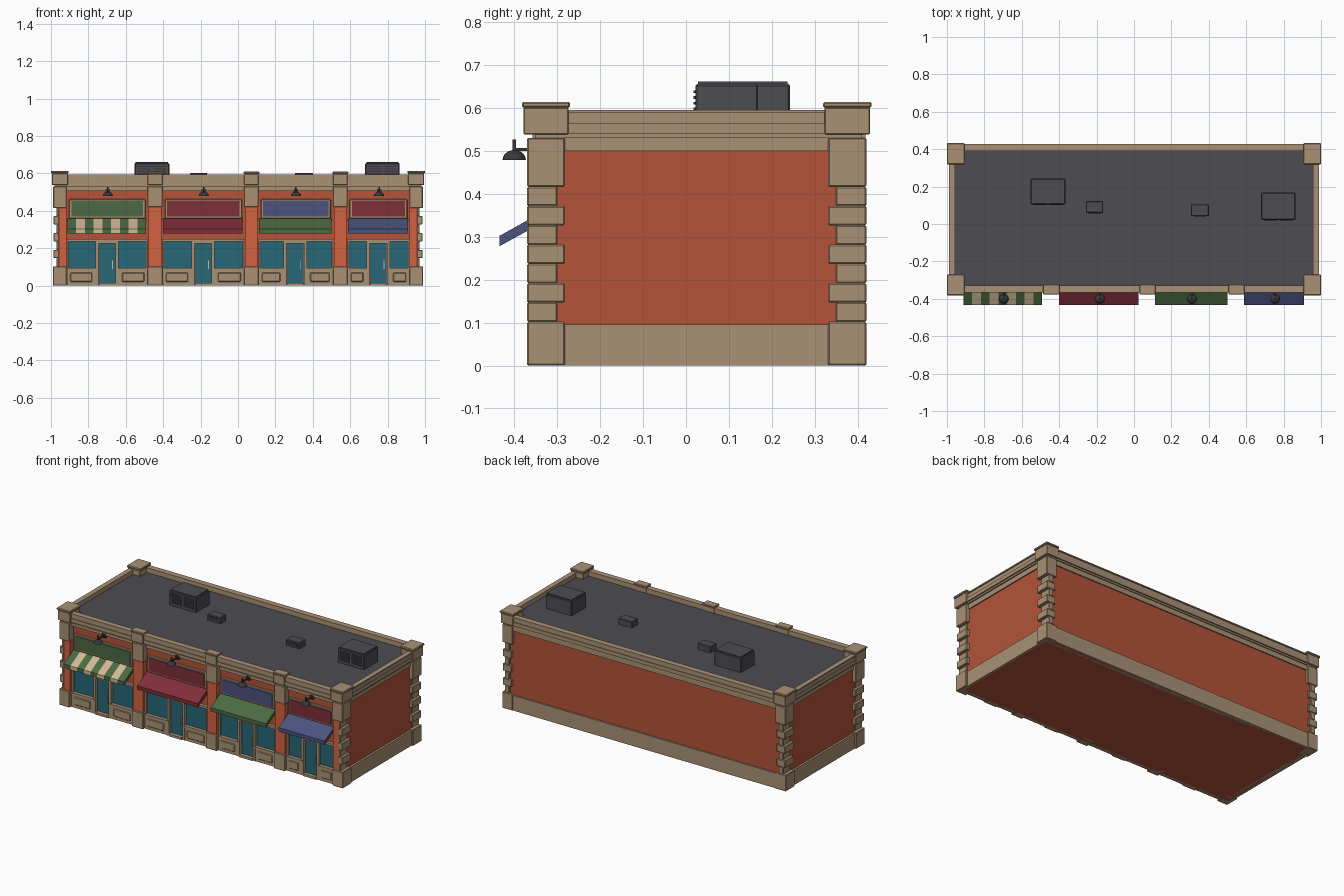
import bpy, bmesh, math
from mathutils import Vector

if "Cube" in bpy.data.objects:
    bpy.data.objects.remove(bpy.data.objects["Cube"], do_unlink=True)


def material(name, r, g, b):
    lin = [(c / 255 / 12.92) if c < 11 else ((c / 255 + 0.055) / 1.055) ** 2.4 for c in (r, g, b)]
    m = bpy.data.materials.new(name)
    m.use_nodes = True
    m.diffuse_color = (*lin, 1)
    m.node_tree.nodes["Principled BSDF"].inputs["Base Color"].default_value = (*lin, 1)
    return m


STONE = material("tan stone", 170, 145, 117)
BRICK = material("brick", 180, 84, 56)
PIER = material("bright brick", 210, 98, 64)
ROOF = material("roof grey", 77, 76, 81)
GLASS = material("teal glass", 38, 103, 118)
GREEN = material("green", 76, 106, 66)
CREAM = material("cream", 208, 186, 150)
RED = material("maroon", 128, 46, 58)
BLUE = material("blue", 76, 82, 126)
METAL = material("dark metal", 56, 56, 60)


def finish(name, bm, mats):
    bmesh.ops.recalc_face_normals(bm, faces=bm.faces[:])
    me = bpy.data.meshes.new(name)
    bm.to_mesh(me)
    bm.free()
    for m in mats:
        me.materials.append(m)
    ob = bpy.data.objects.new(name, me)
    bpy.context.collection.objects.link(ob)
    return ob


def box(name, x, y, z, mat, bevel=0):
    """Box from (min, max) ranges on each axis."""
    bm = bmesh.new()
    bmesh.ops.create_cube(bm, size=1)
    for v in bm.verts:
        v.co = Vector([r[0] if c < 0 else r[1] for c, r in zip(v.co, (x, y, z))])
    ob = finish(name, bm, [mat])
    if bevel:
        mod = ob.modifiers.new("bevel", "BEVEL")
        mod.width, mod.segments = bevel, 1
    return ob


def mirrored(name, x, y, z, mat, bevel=0):
    box("left_" + name, x, y, z, mat, bevel)
    box("right_" + name, (-x[1], -x[0]), y, z, mat, bevel)


FRONT, BACK = -0.33, 0.405

# Main body and roof
box("brick_body", (-0.965, 0.965), (FRONT, BACK), (0, 0.55), BRICK)
box("roof_deck", (-0.965, 0.965), (FRONT, 0.4), (0.55, 0.565), ROOF)

# Plinth, frieze and moulding on the back and sides
box("back_plinth", (-0.975, 0.975), (0.38, 0.415), (0, 0.095), STONE)
mirrored("side_plinth", (0.94, 0.978), (-0.3, 0.41), (0, 0.095), STONE)
box("back_frieze", (-0.97, 0.97), (0.38, 0.412), (0.5, 0.53), STONE)
mirrored("side_frieze", (0.94, 0.972), (-0.34, 0.41), (0.5, 0.53), STONE)
box("front_frieze", (-0.97, 0.97), (-0.342, -0.3), (0.505, 0.53), STONE)

# Stepped cornice running around the roof
for step, (z, out) in enumerate([((0.53, 0.54), 0.0), ((0.54, 0.563), 0.008),
                                 ((0.563, 0.588), 0.003), ((0.588, 0.595), 0.009)]):
    n = f"cornice_{step}"
    box("front_" + n, (-0.975, 0.975), (-0.357 - out, FRONT), z, STONE)
    box("back_" + n, (-0.975, 0.975), (0.39, 0.418 + out), z, STONE)
    mirrored("side_" + n, (0.958, 0.98 + out), (-0.35, 0.41), z, STONE)

# Corner piers: base, alternating quoins, head block, cap
for end, ya, yb, sign in (("front", -0.37, -0.282, 1), ("back", 0.331, 0.42, -1)):
    mirrored(end + "_corner_base", (0.917, 0.99), (ya, yb), (0, 0.102), STONE, 0.003)
    mirrored(end + "_corner_head", (0.917, 0.988), (ya, yb), (0.416, 0.53), STONE, 0.003)
    inner_x = 0.957 if end == "front" else 0.925
    for i in range(7):
        wide = i % 2
        z0 = 0.102 + i * 0.0449
        trim = 0 if wide else 0.018
        yr = (ya, yb - trim) if sign > 0 else (ya + trim, yb)
        xo = 0.986 if wide else 0.971
        xi = inner_x if wide or end == "front" else inner_x + 0.015
        mirrored(f"{end}_quoin_{i}", (xi, xo), yr, (z0, z0 + 0.0449), STONE, 0.003)
    mirrored(end + "_parapet_block", (0.91, 0.994), (ya - 0.008, yb + 0.008), (0.538, 0.6), STONE, 0.002)
    mirrored(end + "_parapet_cap", (0.905, 1.0), (ya - 0.012, yb + 0.012), (0.6, 0.614), STONE, 0.004)
mirrored("corner_brick_pier", (0.917, 0.963), (-0.365, -0.3), (0.1, 0.418), PIER)

# Pilasters between the shops
for i, (a, b) in enumerate([(-0.483, -0.403), (0.033, 0.11), (0.508, 0.585)]):
    box(f"pilaster_brick_{i}", (a + 0.005, b - 0.005), (-0.362, -0.3), (0.1, 0.43), PIER)
    box(f"pilaster_base_{i}", (a, b), (-0.37, -0.3), (0, 0.102), STONE, 0.003)
    box(f"pilaster_head_{i}", (a, b), (-0.368, -0.3), (0.42, 0.53), STONE, 0.003)
    box(f"pilaster_block_{i}", (a, b), (-0.372, -0.328), (0.538, 0.597), STONE, 0.002)
    box(f"pilaster_cap_{i}", (a - 0.004, b + 0.006), (-0.376, -0.324), (0.597, 0.609), STONE, 0.003)


def awning(name, x0, x1, mats, stripes):
    """Sloping slab; stripes alternate by position along x."""
    profile = [(-0.434, 0.278), (-0.434, 0.302), (FRONT, 0.36), (FRONT, 0.335)]
    bm = bmesh.new()
    rings = [[bm.verts.new((x0 + (x1 - x0) * k / stripes, y, z)) for y, z in profile]
             for k in range(stripes + 1)]
    for k in range(stripes):
        for j in range(4):
            f = bm.faces.new((rings[k][j], rings[k][j - 1], rings[k + 1][j - 1], rings[k + 1][j]))
            f.material_index = k % len(mats)
    bm.faces.new(rings[0])
    bm.faces.new(rings[-1])
    finish(name, bm, mats)


def lamp(name, x):
    """Half-dome shade on a bent bracket."""
    bm = bmesh.new()
    bmesh.ops.create_uvsphere(bm, u_segments=16, v_segments=10, radius=0.027)
    bmesh.ops.bisect_plane(bm, geom=bm.verts[:] + bm.edges[:] + bm.faces[:], plane_co=(0, 0, 0),
                           plane_no=(0, 0, -1), clear_outer=True)
    bmesh.ops.holes_fill(bm, edges=bm.edges[:])
    for v in bm.verts:
        v.co = Vector((x + v.co.x, -0.4 + v.co.y, 0.479 + v.co.z * 0.85))
    ob = finish(name + "_shade", bm, [METAL])
    for p in ob.data.polygons:
        p.use_smooth = len(p.vertices) <= 4
    box(name + "_stem", (x - 0.004, x + 0.004), (-0.404, -0.396), (0.495, 0.526), METAL)
    box(name + "_arm", (x - 0.004, x + 0.004), (-0.4, FRONT), (0.5, 0.507), METAL)
    box(name + "_mount", (x - 0.012, x + 0.012), (-0.348, FRONT), (0.492, 0.516), METAL)


# Shops: bay range, door centre, sign colour, awning colours
shops = [(-0.915, -0.483, -0.70, GREEN, [GREEN, CREAM]), (-0.403, 0.033, -0.187, RED, [RED]),
         (0.11, 0.508, 0.306, BLUE, [GREEN]), (0.585, 0.917, 0.75, RED, [BLUE])]
for i, (a, b, c, sign, cloth) in enumerate(shops):
    n = f"shop_{i}_"
    # Lintel and door surround
    box(n + "lintel", (a, b), (-0.35, FRONT), (0.236, 0.25), STONE)
    box(n + "door", (c - 0.044, c + 0.044), (-0.336, FRONT), (0.012, 0.226), GLASS)
    box(n + "door_step", (c - 0.044, c + 0.044), (-0.36, FRONT), (0, 0.014), STONE)
    box(n + "door_head", (c - 0.06, c + 0.06), (-0.354, FRONT), (0.226, 0.242), STONE)
    box(n + "door_handle", (c + 0.027, c + 0.032), (-0.344, -0.334), (0.09, 0.135), CREAM)
    # Windows and panelled bulkheads either side of the door
    for side, x0, x1, d0, d1 in (("west", a, c - 0.046, 0, 0.016), ("east", c + 0.046, b, 0.016, 0)):
        s = n + side
        box(s + "_glass", (x0, x1), (-0.336, FRONT), (0.085, 0.24), GLASS)
        box(s + "_door_jamb", (x1 - 0.016, x1) if d1 else (x0, x0 + 0.016), (-0.354, FRONT), (0, 0.24), STONE)
        box(s + "_edge_frame", (x0, x0 + 0.008) if d1 else (x1 - 0.008, x1), (-0.35, FRONT), (0.08, 0.24), STONE)
        box(s + "_bulkhead", (x0, x1), (-0.352, FRONT), (0, 0.085), STONE)
        box(s + "_sill", (x0, x1), (-0.358, FRONT), (0.083, 0.093), STONE)
        box(s + "_panel", (x0 + 0.018 + d0, x1 - 0.018 - d1), (-0.358, -0.35), (0.02, 0.07), STONE, 0.004)
    # Sign board in a frame
    m = 0.012
    box(n + "sign_frame", (a + m, b - m), (-0.346, FRONT), (0.358, 0.462), STONE, 0.003)
    box(n + "sign_face", (a + 2 * m, b - 2 * m), (-0.351, -0.345), (0.369, 0.452), sign)
    # Awning and lamp
    awning(n + "awning", a + 0.003, b - 0.008, cloth, 9 if len(cloth) > 1 else 1)
    lamp(n + "lamp", c + 0.004)

# Rooftop machinery with louvred grilles
for i, (x0, x1, y0, y1) in enumerate([(-0.553, -0.367, 0.105, 0.242), (0.68, 0.863, 0.022, 0.168)]):
    n = f"cooling_unit_{i}"
    box(n, (x0, x1), (y0, y1), (0.56, 0.655), ROOF, 0.004)
    box(n + "_lid", (x0 + 0.006, x1 - 0.006), (y0 + 0.006, y1 - 0.006), (0.65, 0.661), ROOF)
    xm = (x0 + x1) / 2
    for p, (g0, g1) in enumerate([(x0 + 0.015, xm - 0.008), (xm + 0.008, x1 - 0.015)]):
        for k in range(5):
            z = 0.582 + k * 0.013
            box(f"{n}_louvre_{p}_{k}", (g0, g1), (y0 - 0.004, y0 + 0.002), (z, z + 0.006), METAL)
for i, (x0, x1, y0, y1) in enumerate([(-0.257, -0.165, 0.06, 0.122), (0.304, 0.4, 0.042, 0.105)]):
    box(f"roof_vent_{i}", (x0, x1), (y0, y1), (0.56, 0.603), ROOF, 0.004)
    box(f"roof_vent_grille_{i}", (x0 + 0.015, x1 - 0.015), (y0 - 0.003, y0 + 0.002), (0.573, 0.594), METAL)
